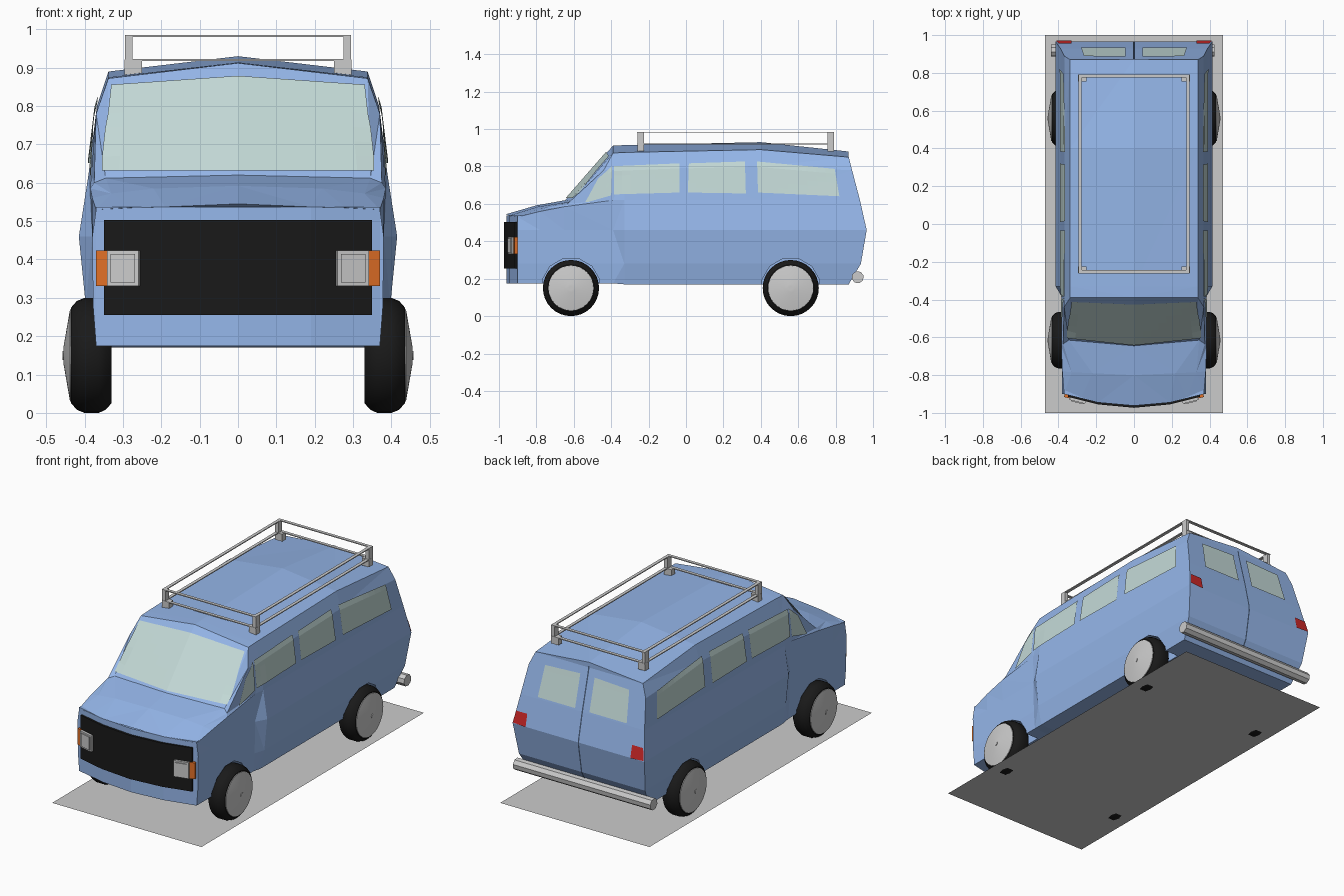
import bpy, bmesh, math
from mathutils import Vector
from mathutils.bvhtree import BVHTree

if "Cube" in bpy.data.objects:
    bpy.data.objects.remove(bpy.data.objects["Cube"])


def mat(name, r, g, b):
    m = bpy.data.materials.new(name)
    m.diffuse_color = (r, g, b, 1)
    m.use_nodes = True
    m.node_tree.nodes["Principled BSDF"].inputs["Base Color"].default_value = m.diffuse_color
    return m


BLUE = mat("blue_paint", 0.30, 0.47, 0.82)
GLASS = mat("glass", 0.55, 0.70, 0.68)
BLACK = mat("black", 0.01, 0.01, 0.01)
ORANGE = mat("orange", 0.75, 0.16, 0.02)
RED = mat("red", 0.60, 0.02, 0.02)
DARK = mat("dark_blue", 0.06, 0.10, 0.18)


def make(name, verts, faces, material=None, triangulate=False):
    bm = bmesh.new()
    vs = [bm.verts.new(v) for v in verts]
    for f in faces:
        bm.faces.new([vs[i] for i in f])
    bmesh.ops.recalc_face_normals(bm, faces=bm.faces)
    if triangulate:
        bmesh.ops.triangulate(bm, faces=bm.faces)
    me = bpy.data.meshes.new(name)
    bm.to_mesh(me)
    bm.free()
    ob = bpy.data.objects.new(name, me)
    bpy.context.collection.objects.link(ob)
    if material:
        me.materials.append(material)
    return ob


def prism(name, outline, lo, hi, material=None, axis=2):
    """Extrude a 2D outline along x (axis 0) or z (axis 2)."""
    n = len(outline)
    put = (lambda p, t: (p[0], p[1], t)) if axis == 2 else (lambda p, t: (t, p[0], p[1]))
    verts = [put(p, t) for t in (lo, hi) for p in outline]
    faces = [(i, (i + 1) % n, n + (i + 1) % n, n + i) for i in range(n)]
    return make(name, verts, faces + [range(n), range(n, 2 * n)], material)


def box(name, c, s, material=None, turn=0):
    ob = prism(name, [(-s[0] / 2, -s[1] / 2), (s[0] / 2, -s[1] / 2), (s[0] / 2, s[1] / 2), (-s[0] / 2, s[1] / 2)],
               -s[2] / 2, s[2] / 2, material)
    ob.location = c
    ob.rotation_euler.z = turn
    return ob


def circle(n, r, a, b, off=0.0):
    return [(a + r * math.cos(2 * math.pi * (i + off) / n), b + r * math.sin(2 * math.pi * (i + off) / n))
            for i in range(n)]


def lathe(name, profile, y, z, side, material=None, n=32):
    """Spin (x, radius) points around a sideways axle."""
    verts = [(side * x, a, b) for x, r in profile for a, b in circle(n, r, y, z)]
    faces = [(k * n + i, k * n + (i + 1) % n, (k + 1) * n + (i + 1) % n, (k + 1) * n + i)
             for k in range(len(profile) - 1) for i in range(n)]
    last = (len(profile) - 1) * n
    ob = make(name, verts, faces + [range(n), range(last, last + n)], material)
    bpy.context.view_layer.objects.active = ob
    ob.select_set(True)
    bpy.ops.object.shade_smooth_by_angle(angle=math.radians(30))
    ob.select_set(False)
    return ob


# Body half sections, from bottom centre round to roof centre
def front_section(y, upper):
    return [(0, y, 0.175), (0.37, y, 0.175), (0.378, y, 0.28), (0.38, y, 0.46)] + upper


def main_section(ys, shoulder, edge, ridge):
    pts = [(0, 0.17), (0.375, 0.17), (0.397, 0.28), (0.415, 0.46),
           (0.39, 0.62), (0.368, shoulder), (0.338, edge), (0, ridge)]
    return [(x, y, z) for (x, z), y in zip(pts, ys)]


sections = [
    front_section(-0.90, [(0.37, -0.90, 0.53), (0.28, -0.923, 0.535), (0.19, -0.945, 0.537), (0, -0.962, 0.545)]),
    front_section(-0.78, [(0.38, -0.78, 0.56), (0.33, -0.785, 0.572), (0.22, -0.79, 0.585), (0, -0.80, 0.592)]),
    front_section(-0.65, [(0.385, -0.65, 0.585), (0.375, -0.635, 0.60), (0.345, -0.615, 0.612), (0, -0.645, 0.62)]),
    front_section(-0.39, [(0.383, -0.39, 0.62), (0.37, -0.44, 0.78), (0.338, -0.39, 0.872), (0, -0.39, 0.912)]),
    main_section([-0.33] * 8, 0.785, 0.875, 0.914),
    main_section([0.40] * 8, 0.80, 0.89, 0.93),
    main_section([0.87, 0.87, 0.935, 0.966, 0.93, 0.888, 0.87, 0.87], 0.78, 0.85, 0.88),
]
verts, faces = [], []
for s in sections:
    verts += s + [(-x, y, z) for x, y, z in s[6:0:-1]]
for k in range(len(sections) - 1):
    faces += [(k * 14 + i, k * 14 + (i + 1) % 14, k * 14 + 14 + (i + 1) % 14, k * 14 + 14 + i) for i in range(14)]
for o in (0, 14 * (len(sections) - 1)):
    faces += [(o, o + 1, o + 13), (o + 6, o + 7, o + 8)]
    faces += [(o + i, o + i + 1, o + 13 - i, o + 14 - i) for i in range(1, 6)]
body = make("body", verts, faces, BLUE, triangulate=True)
bm = bmesh.new()
bm.from_mesh(body.data)
skin = BVHTree.FromBMesh(bm)
bm.free()


# Panels laid on the body by casting a four-corner patch onto it
def patch(name, corners, direction, material, nu=8, nv=6, gap=0.006):
    d = Vector(direction)
    a, b, c, e = [Vector(p) for p in corners]
    verts = []
    for j in range(nv + 1):
        for i in range(nu + 1):
            p = a.lerp(b, i / nu).lerp(e.lerp(c, i / nu), j / nv)
            start = Vector((0, p.x, p.y)) if d.x else Vector((p.x, 0, p.y))
            hit = skin.ray_cast(start - 2 * d, d)
            if hit[0] is None:
                hit = skin.find_nearest(start - d)
            verts.append(hit[0] + hit[1] * gap)
    w = nu + 1
    return make(name, verts, [(j * w + i, j * w + i + 1, j * w + w + i + 1, j * w + w + i)
                              for j in range(nv) for i in range(nu)], material)


side_windows = [
    [(-0.54, 0.605), (-0.40, 0.645), (-0.395, 0.80), (-0.47, 0.735)],
    [(-0.385, 0.65), (-0.035, 0.66), (-0.035, 0.815), (-0.385, 0.80)],
    [(0.01, 0.66), (0.32, 0.655), (0.315, 0.825), (0.015, 0.815)],
    [(0.385, 0.66), (0.82, 0.64), (0.795, 0.785), (0.38, 0.825)],
]
for s, label in ((1, "right"), (-1, "left")):
    for n, w in enumerate(side_windows):
        patch(f"{label}_window_{n + 1}", w, (-s, 0, 0), GLASS)
    patch(f"{label}_rear_window", [(s * 0.045, 0.63), (s * 0.28, 0.63), (s * 0.265, 0.80), (s * 0.045, 0.81)],
          (0, -1, 0), GLASS)
    patch(f"{label}_tail_light", [(s * 0.33, 0.46), (s * 0.412, 0.465), (s * 0.40, 0.53), (s * 0.33, 0.53)],
          (0, -1, 0), RED, 2, 2)
    patch(f"{label}_windshield", [(0, 0.628), (s * 0.355, 0.628), (s * 0.33, 0.852), (0, 0.875)], (0, 1, 0), GLASS)
patch("rear_door_seam", [(-0.004, 0.20), (0.004, 0.20), (0.004, 0.86), (-0.004, 0.86)], (0, -1, 0), DARK, 1, 24, 0.003)

# Wheel arches cut out of the body
bpy.context.view_layer.objects.active = body
for y in (-0.615, 0.56):
    for s in (1, -1):
        cutter = prism("arch_cutter", circle(12, 0.158, y, 0.155, 0.5), s * 0.29, s * 0.6, None, 0)
        cutter.hide_render = True
        mod = body.modifiers.new("arch", 'BOOLEAN')
        mod.operation, mod.object, mod.solver = 'DIFFERENCE', cutter, 'EXACT'
        bpy.ops.object.modifier_apply(modifier=mod.name)
        bpy.data.objects.remove(cutter)

# Nose panel and grille
prism("nose_panel", [(-0.37, -0.88), (-0.37, -0.90), (-0.19, -0.943), (0, -0.96), (0.19, -0.943), (0.37, -0.90),
                     (0.37, -0.88)], 0.175, 0.537, BLUE)
prism("grille", [(-0.35, -0.89), (-0.35, -0.915), (-0.19, -0.955), (0, -0.973), (0.19, -0.955), (0.35, -0.915),
                 (0.35, -0.89)], 0.255, 0.503, BLACK)

# Lamps, wheels and rack posts on both sides
for s in (1, -1):
    turn = s * math.radians(14)
    box("headlight", (s * 0.297, -0.927, 0.377), (0.085, 0.03, 0.092), None, turn)
    box("headlight_lens", (s * 0.297, -0.932, 0.377), (0.065, 0.03, 0.074), None, turn)
    box("turn_signal", (s * 0.353, -0.908, 0.377), (0.03, 0.024, 0.092), ORANGE, turn)
    for y in (-0.615, 0.56):
        lathe("tyre", [(0.33, 0.10), (0.33, 0.125), (0.345, 0.142), (0.363, 0.15), (0.40, 0.15), (0.42, 0.142),
                       (0.435, 0.125), (0.435, 0.115)], y, 0.15, s, BLACK)
        lathe("hubcap", [(0.425, 0.122), (0.438, 0.12), (0.455, 0.022), (0.455, 0.01)], y, 0.15, s)
        lathe("hub_pin", [(0.44, 0.012), (0.458, 0.012)], y, 0.15, s, None, 12)
    for y in (-0.243, 0.773):
        box("rack_post", (s * 0.285, y, 0.932), (0.02, 0.035, 0.106))
        box("rack_foot", (s * 0.273, y, 0.90), (0.045, 0.035, 0.042))

# Roof rack rails
for z in (0.92, 0.983):
    for s in (1, -1):
        box("rack_side_rail", (s * 0.286, 0.265, z), (0.018, 1.055, 0.005))
        box("rack_cross_rail", (0, 0.265 + s * 0.5185, z), (0.572, 0.018, 0.005))

# Rear bumper and ground plate
prism("rear_bumper", circle(8, 0.033, 0.918, 0.208, 0.3), -0.44, 0.425, None, 0)
make("ground_plate", [(-0.47, -1, 0.004), (0.47, -1, 0.004), (0.47, 1, 0.004), (-0.47, 1, 0.004)], [(0, 1, 2, 3)])
